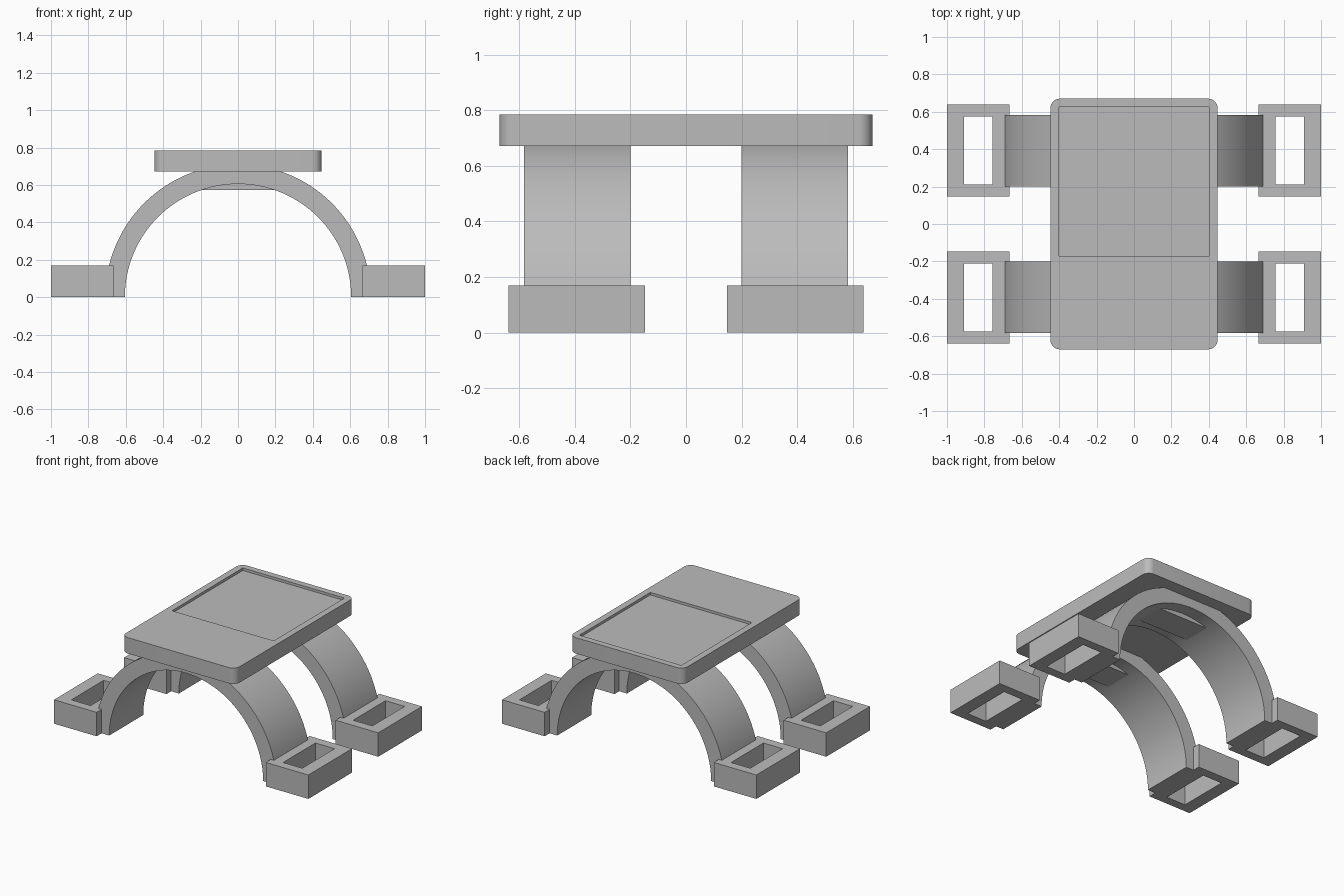
import bpy
import bmesh
from math import cos, sin, pi

cube = bpy.data.objects.get("Cube")
if cube:
    bpy.data.objects.remove(cube, do_unlink=True)

GREY = (0.5, 0.5, 0.5, 1)
grey = bpy.data.materials.new("plain_grey")
grey.use_nodes = True
grey.diffuse_color = GREY
grey.node_tree.nodes["Principled BSDF"].inputs["Base Color"].default_value = GREY


def finish(name, bm, smooth=False):
    bmesh.ops.recalc_face_normals(bm, faces=bm.faces)
    mesh = bpy.data.meshes.new(name)
    bm.to_mesh(mesh)
    bm.free()
    mesh.materials.append(grey)
    ob = bpy.data.objects.new(name, mesh)
    bpy.context.collection.objects.link(ob)
    if smooth:
        bpy.ops.object.select_all(action="DESELECT")
        ob.select_set(True)
        bpy.context.view_layer.objects.active = ob
        bpy.ops.object.shade_smooth_by_angle(angle=0.5)
    return ob


def extrude(name, outline, offset, smooth=False):
    """Solid made by pushing a closed outline along an offset."""
    bm = bmesh.new()
    face = bm.faces.new([bm.verts.new(p) for p in outline])
    result = bmesh.ops.extrude_face_region(bm, geom=[face])
    verts = [g for g in result["geom"] if isinstance(g, bmesh.types.BMVert)]
    bmesh.ops.translate(bm, verts=verts, vec=offset)
    return finish(name, bm, smooth)


def rectangle(x0, x1, y0, y1, z):
    return [(x0, y0, z), (x1, y0, z), (x1, y1, z), (x0, y1, z)]


def frame(name, outer, inner, height):
    """Rectangular block with a rectangular hole right through it."""
    bm = bmesh.new()
    rings = [[bm.verts.new(p) for p in rectangle(*r, z)]
             for r, z in ((outer, 0), (outer, height), (inner, height), (inner, 0))]
    for a, b in zip(rings, rings[1:] + rings[:1]):
        for i in range(4):
            j = (i + 1) % 4
            bm.faces.new((a[i], a[j], b[j], b[i]))
    return finish(name, bm)


# Top plate with rounded corners
HALF_X, HALF_Y, RADIUS = 0.447, 0.67, 0.05
outline = []
for k, (sx, sy) in enumerate(((1, 1), (-1, 1), (-1, -1), (1, -1))):
    for i in range(9):
        a = (k + i / 8) * pi / 2
        outline.append((sx * (HALF_X - RADIUS) + RADIUS * cos(a),
                        sy * (HALF_Y - RADIUS) + RADIUS * sin(a), 0.672))
plate = extrude("top_plate", outline, (0, 0, 0.113), smooth=True)

# Shallow recess in the plate
cutter = extrude("recess_cutter", rectangle(-0.4, 0.4, -0.17, 0.625, 0.767), (0, 0, 0.1))
cutter.hide_render = True
cutter.hide_set(True)
cutter.display_type = "WIRE"
cut = plate.modifiers.new("recess", "BOOLEAN")
cut.operation = "DIFFERENCE"
cut.solver = "EXACT"
cut.object = cutter

# Arched legs, their inner pads and the feet
STEPS, OUTER, INNER = 64, 0.71, 0.605
angles = [pi * i / STEPS for i in range(STEPS + 1)]
for label, s in (("front", -1), ("back", 1)):
    arch = [(OUTER * cos(a), s * 0.2, OUTER * sin(a)) for a in angles]
    arch += [(INNER * cos(a), s * 0.2, INNER * sin(a)) for a in reversed(angles)]
    extrude(label + "_arch", arch, (0, s * 0.382, 0), smooth=True)
    extrude(label + "_arch_pad", rectangle(-0.2, 0.2, s * 0.29, s * 0.49, 0.572), (0, 0, 0.06))
    for side, d in (("left", 1), ("right", -1)):
        frame(f"{label}_{side}_foot",
              (d * 0.665, d, s * 0.147, s * 0.638),
              (d * 0.757, d * 0.908, s * 0.212, s * 0.575), 0.17)
